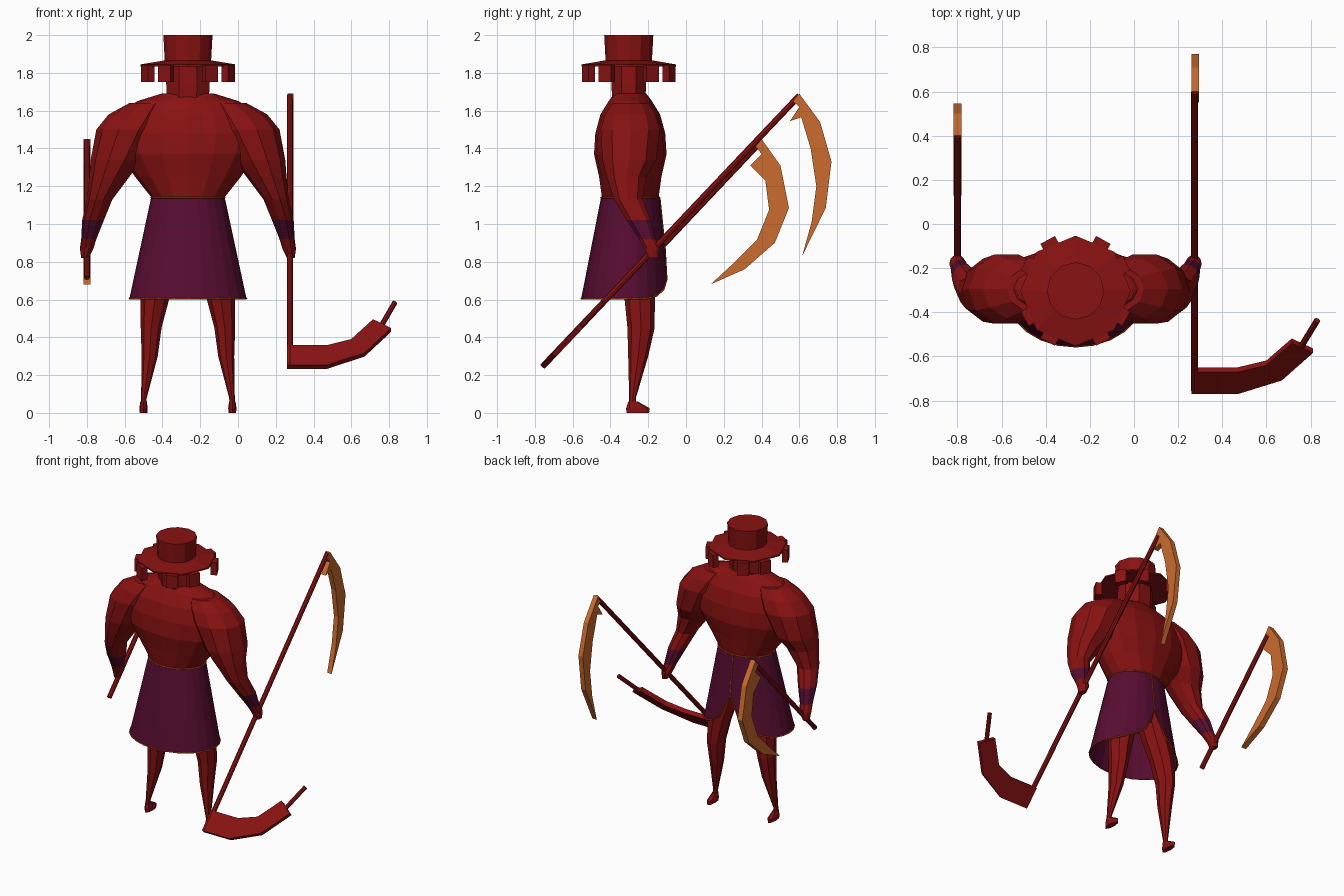
import bpy, bmesh
from math import sin, cos, pi, radians
from mathutils import Vector, Matrix

cube = bpy.data.objects.get("Cube")
if cube:
    bpy.data.objects.remove(cube)

CX, CY = -0.265, -0.295  # body axis


def material(name, rgb):
    m = bpy.data.materials.new(name)
    m.use_nodes = True
    m.diffuse_color = (*rgb, 1)
    m.node_tree.nodes["Principled BSDF"].inputs["Base Color"].default_value = (*rgb, 1)
    return m


RED = material("deep red", (0.25, 0.006, 0.006))
PURPLE = material("dark purple", (0.095, 0.004, 0.03))
ORANGE = material("blade orange", (0.60, 0.15, 0.028))
TRIM = material("trim orange", (0.50, 0.06, 0.006))


def finish(name, bm, *mats):
    bmesh.ops.recalc_face_normals(bm, faces=bm.faces)
    me = bpy.data.meshes.new(name)
    bm.to_mesh(me)
    bm.free()
    for m in mats:
        me.materials.append(m)
    ob = bpy.data.objects.new(name, me)
    bpy.context.collection.objects.link(ob)
    return ob


def loft(name, rings, sides, *mats, turn=0.0, band=None):
    """Stack of ellipses (x, y, z, rx, ry); band gives the z range of the second material."""
    bm = bmesh.new()
    loops = []
    for x, y, z, rx, ry in rings:
        angles = [turn + 2 * pi * i / sides for i in range(sides)]
        loops.append([bm.verts.new((x + rx * cos(a), y + ry * sin(a), z)) for a in angles])
    for low, high in zip(loops, loops[1:]):
        for i in range(sides):
            j = (i + 1) % sides
            f = bm.faces.new((low[i], low[j], high[j], high[i]))
            if band and band[0] < f.calc_center_median().z < band[1]:
                f.material_index = 1
    bm.faces.new(loops[0])
    bm.faces.new(loops[-1])
    return finish(name, bm, *mats)


def rod(name, a, b, radius, mat):
    a, b = Vector(a), Vector(b)
    bm = bmesh.new()
    bmesh.ops.create_cone(bm, cap_ends=True, segments=8, radius1=radius, radius2=radius,
                          depth=(b - a).length)
    turn = (b - a).to_track_quat('Z', 'Y').to_matrix().to_4x4()
    bm.transform(Matrix.Translation((a + b) / 2) @ turn)
    return finish(name, bm, mat)


def plate(name, points, thickness, mat):
    """Extrude a flat outline evenly to both sides."""
    bm = bmesh.new()
    face = bm.faces.new([bm.verts.new(p) for p in points])
    face.normal_update()
    n = face.normal.copy()
    ext = bmesh.ops.extrude_face_region(bm, geom=[face], use_keep_orig=True)
    moved = [v for v in ext["geom"] if isinstance(v, bmesh.types.BMVert)]
    bmesh.ops.translate(bm, verts=moved, vec=n * thickness)
    bmesh.ops.translate(bm, verts=bm.verts, vec=-n * thickness / 2)
    return finish(name, bm, mat)


def cord(name, points, mat):
    cu = bpy.data.curves.new(name, 'CURVE')
    cu.dimensions = '3D'
    cu.bevel_depth = 0.005
    cu.bevel_resolution = 0
    sp = cu.splines.new('POLY')
    sp.points.add(len(points) - 1)
    for p, co in zip(sp.points, points):
        p.co = (*co, 1)
    sp.use_cyclic_u = len(points) > 2
    cu.materials.append(mat)
    ob = bpy.data.objects.new(name, cu)
    bpy.context.collection.objects.link(ob)


# Torso with hips hidden under the skirt
torso = [(0.84, .12, .10), (1.0, .18, .13), (1.14, .193, .15), (1.25, .28, .165),
         (1.37, .36, .192), (1.48, .39, .185), (1.58, .36, .158), (1.65, .27, .115), (1.69, .14, .085)]
loft("torso", [(CX, CY, z, rx, ry) for z, rx, ry in torso], 16, RED)

# Arms, hands, legs and feet, the same on both sides
arm = [(.82, .525, .565, -.175, .03), (.87, .50, .572, -.18, .042), (.92, .485, .565, -.205, .045),
       (1.02, .445, .56, -.25, .068), (1.13, .40, .535, -.305, .08), (1.25, .31, .522, -.315, .11),
       (1.34, .24, .515, -.30, .15), (1.5, .14, .485, -.295, .165), (1.58, .10, .42, -.295, .14),
       (1.64, .10, .31, -.295, .10)]
leg = [(.03, .222, .248, -.283, .018), (.08, .218, .248, -.283, .018), (.3, .16, .245, -.253, .053),
       (.45, .14, .25, -.238, .072), (.6, .10, .25, -.245, .08), (.75, .05, .22, -.26, .09),
       (.92, .01, .17, -.28, .10)]
for s, side in ((1, "left"), (-1, "right")):
    def limb(profile):
        return [(CX + s * (a + b) / 2, y, z, (b - a) / 2, ry) for z, a, b, y, ry in profile]
    loft(side + "_arm", limb(arm), 10, RED, PURPLE, band=(0.94, 1.0))
    loft(side + "_leg", limb(leg), 8, RED)
    x = CX + s * 0.235
    loft(side + "_foot", [(x, -.255, 0, .02, .06), (x, -.255, .025, .022, .062),
                          (x, -.28, .06, .017, .025)], 8, RED)


# Flared skirt, its hem rising to a slit on the +y side
def skirt_point(i, t):
    a = 2 * pi * i / 24
    rise = {0: .26, 1: .10, 2: .045, 3: .015}.get(min(i, 24 - i), 0)
    z = 1.14 + t * (rise + .605 - 1.14)
    k = (1.14 - z) / .535
    return (CX + (.195 + .115 * k) * sin(a),
            CY - .025 * k + (.155 + .08 * k) * cos(a), z)


bm = bmesh.new()
grid = [[bm.verts.new(skirt_point(i, t / 3)) for i in range(24)] for t in range(4)]
for up, low in zip(grid, grid[1:]):
    for i in range(24):
        j = (i + 1) % 24
        bm.faces.new((up[i], low[i], low[j], up[j]))
skirt = finish("skirt", bm, PURPLE)
thick = skirt.modifiers.new("thickness", 'SOLIDIFY')
thick.thickness = 0.006
cord("hem_trim", [skirt_point(i, 1) for i in range(24)], TRIM)
cord("waist_trim", [skirt_point(i, 0) for i in range(24)], TRIM)
cord("skirt_seam", [skirt_point(0, 0), skirt_point(0, 1)], TRIM)

# Head, collar line and hat
HY = -0.303
loft("head", [(CX, HY, 1.66, .12, .095), (CX, HY, 1.75, .125, .10), (CX, HY, 1.85, .12, .10)],
     8, RED, turn=pi / 8)
loft("head_trim", [(CX, HY, 1.751, .12, .098), (CX, HY, 1.757, .12, .098)], 8, TRIM, turn=pi / 8)
loft("hat_brim", [(CX, HY, 1.835, .25, .25), (CX, HY, 1.845, .25, .25),
                  (CX, HY, 1.866, .125, .125)], 8, RED)
loft("hat_crown", [(CX, HY, 1.85, .122, .122), (CX, HY, 2.0, .13, .13)], 12, RED)

# Small flaps hanging in pairs from the brim
for quarter in range(4):
    for sign in (-1, 1):
        bm = bmesh.new()
        bmesh.ops.create_cube(bm, size=1)
        bm.transform(Matrix.Translation((CX, HY, 1.797))
                     @ Matrix.Rotation(radians(90 * quarter + 28.7 * sign), 4, 'Z')
                     @ Matrix.Translation((.243, 0, 0)) @ Matrix.Diagonal((.04, .075, .088, 1)))
        finish("brim_flap", bm, RED)

# Long scythe on the left
LX = 0.275
rod("long_staff", (LX, -.755, .25), (LX, .60, 1.68), .016, RED)
blade = [(.60, 1.69), (.71, 1.54), (.77, 1.33), (.74, 1.085), (.615, .83), (.665, 1.01),
         (.69, 1.2), (.66, 1.4), (.61, 1.565), (.55, 1.545), (.60, 1.62), (.57, 1.65)]
plate("long_blade", [(LX + .003, y, z) for y, z in blade], .034, ORANGE)

# Curved grip at the foot of the long staff, in the plane of the staff and x
grip = [(.26, 0), (.47, 0), (.67, .09), (.81, .27), (.715, .335), (.60, .19), (.47, .145), (.26, .145)]


def on_staff(x, t):
    return (x, -.76 + .688 * t, .243 + .725 * t)


plate("curved_grip", [on_staff(*p) for p in grip], .03, RED)
rod("grip_spike", on_staff(.75, .28), on_staff(.83, .47), .014, RED)

# Short scythe on the right
RX = -0.80
rod("short_staff", (RX, -.285, .715), (RX, .40, 1.44), .016, RED)
blade = [(.40, 1.45), (.5, 1.31), (.545, 1.085), (.47, .9), (.31, .76), (.13, .68), (.26, .80),
         (.375, .915), (.44, 1.075), (.42, 1.23), (.34, 1.31), (.40, 1.37), (.37, 1.41)]
plate("short_blade", [(RX, y, z) for y, z in blade], .038, ORANGE)
